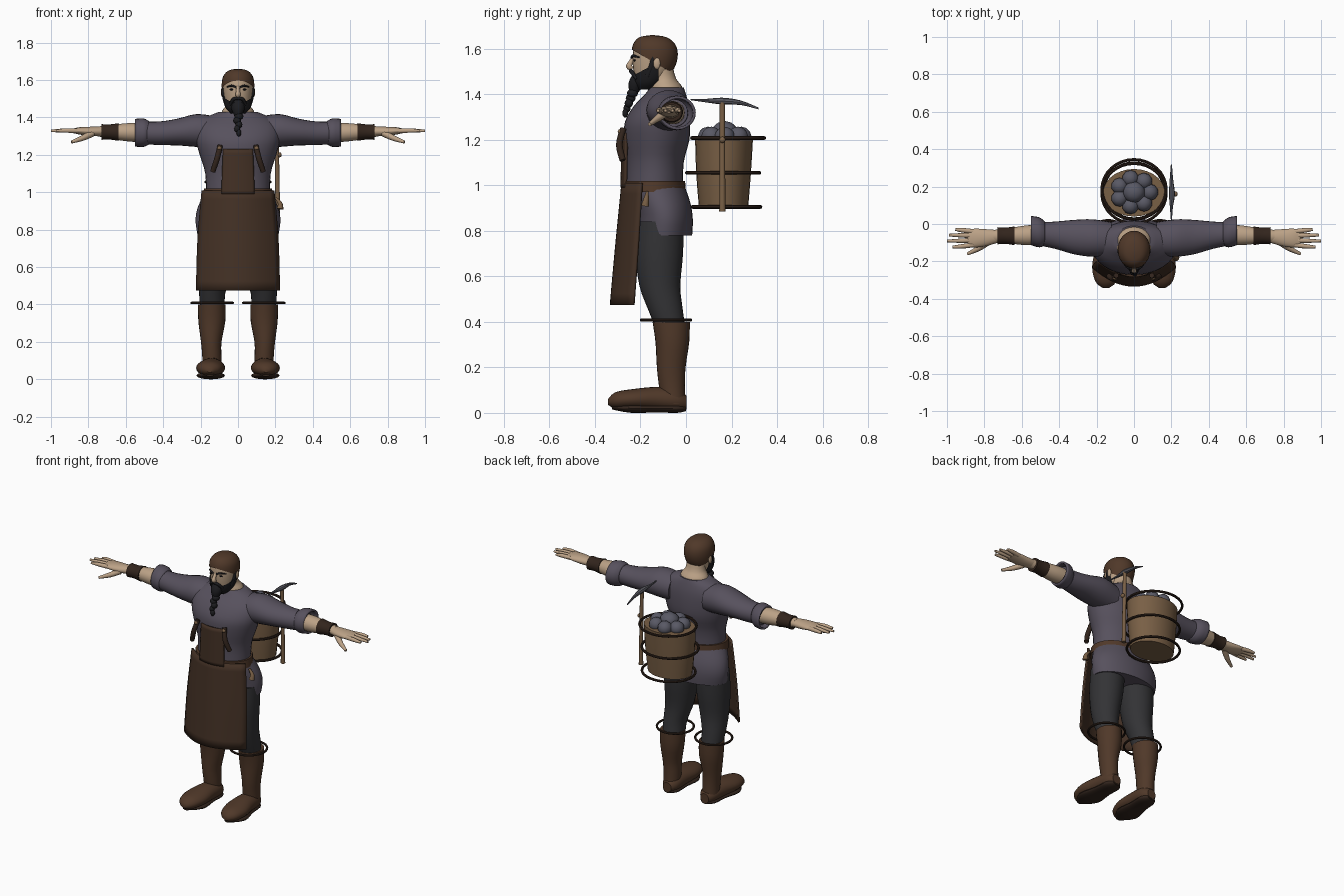
import bpy, bmesh, math
from mathutils import Vector, Matrix

if "Cube" in bpy.data.objects:
    bpy.data.objects.remove(bpy.data.objects["Cube"])


def material(name, *rgb):
    m = bpy.data.materials.new(name)
    m.use_nodes = True
    m.diffuse_color = (*rgb, 1)
    node = next(n for n in m.node_tree.nodes if n.type == "BSDF_PRINCIPLED")
    node.inputs["Base Color"].default_value = (*rgb, 1)
    return m


skin = material("skin", .5, .36, .24)
cloth = material("grey violet cloth", .095, .082, .11)
apron_leather = material("apron leather", .056, .03, .018)
leather = material("brown leather", .08, .04, .022)
dark = material("dark leather", .032, .018, .012)
trouser = material("charcoal cloth", .033, .033, .036)
hair = material("black hair", .012, .012, .014)
wood = material("wood", .19, .115, .06)
stone = material("stone", .1, .1, .13)
metal = material("iron", .11, .11, .13)


def finish(name, mesh, mat, mirror=False):
    """Link a mesh as a smooth shaded part, optionally mirrored across x."""
    ob = bpy.data.objects.new(name, mesh)
    bpy.context.collection.objects.link(ob)
    mesh.materials.clear()
    mesh.materials.append(mat)
    bpy.ops.object.select_all(action="DESELECT")
    ob.select_set(True)
    bpy.context.view_layer.objects.active = ob
    bpy.ops.object.shade_smooth_by_angle(angle=math.radians(40))
    if mirror:
        ob.modifiers.new("mirror", "MIRROR")
    return ob


def spline(rows, steps):
    """Resample rows of numbers with a Catmull-Rom curve."""
    out = []
    for i in range(len(rows) - 1):
        p = [rows[max(0, min(len(rows) - 1, i + k))] for k in (-1, 0, 1, 2)]
        for s in range(steps):
            t = s / steps
            out.append([b + t / 2 * (c - a + t * (2*a - 5*b + 4*c - d + t * (3*(b - c) + d - a)))
                        for a, b, c, d in zip(*p)])
    return out + [list(rows[-1])]


def loft(name, mat, axis, rows, mirror=False, seg=24, steps=3, caps=True, cuts=()):
    """Skin ellipses (position, centre a, centre b, radius a, radius b) along an axis."""
    bm = bmesh.new()
    rings = []
    for t, a, b, ra, rb in spline(rows, steps):
        ring = []
        for k in range(seg):
            w = math.tau * k / seg
            co = [a + max(ra, .002) * math.cos(w), b + max(rb, .002) * math.sin(w)]
            co.insert("xyz".index(axis), t)
            ring.append(bm.verts.new(co))
        rings.append(ring)
    for lo, hi in zip(rings, rings[1:]):
        for k in range(seg):
            n = (k + 1) % seg
            bm.faces.new((lo[k], lo[n], hi[n], hi[k]))
    if caps:
        bm.faces.new(rings[0])
        bm.faces.new(rings[-1])
    bmesh.ops.recalc_face_normals(bm, faces=bm.faces)
    for point, normal in cuts:
        bmesh.ops.bisect_plane(bm, geom=bm.verts[:] + bm.edges[:] + bm.faces[:],
                               plane_co=point, plane_no=normal, clear_outer=True)
    mesh = bpy.data.meshes.new(name)
    bm.to_mesh(mesh)
    bm.free()
    return finish(name, mesh, mat, mirror)


def tube(name, mat, points, radii, mirror=False):
    """Round tube through points with a radius at each one."""
    curve = bpy.data.curves.new(name, "CURVE")
    curve.dimensions, curve.bevel_depth, curve.bevel_resolution = "3D", 1, 3
    curve.use_fill_caps = True
    rows = spline([(*p, r) for p, r in zip(points, radii)], 4)
    line = curve.splines.new("POLY")
    line.points.add(len(rows) - 1)
    for point, row in zip(line.points, rows):
        point.co, point.radius = (*row[:3], 1), row[3]
    temp = bpy.data.objects.new(name, curve)
    mesh = bpy.data.meshes.new_from_object(temp)
    bpy.data.objects.remove(temp)
    return finish(name, mesh, mat, mirror)


def ball(name, mat, centre, size, mirror=False, level=3):
    bm = bmesh.new()
    bmesh.ops.create_icosphere(bm, subdivisions=level, radius=1,
                               matrix=Matrix.Translation(centre) @ Matrix.Diagonal((*size, 1)))
    mesh = bpy.data.meshes.new(name)
    bm.to_mesh(mesh)
    bm.free()
    return finish(name, mesh, mat, mirror)


def hoop(name, mat, centre, rx, ry, thick, mirror=False):
    bpy.ops.mesh.primitive_torus_add(major_radius=1, minor_radius=thick / rx,
                                     major_segments=32, minor_segments=8)
    temp = bpy.context.object
    mesh = temp.data.copy()
    bpy.data.objects.remove(temp)
    mesh.transform(Matrix.Translation(centre) @ Matrix.Diagonal((rx, ry, rx, 1)))
    return finish(name, mesh, mat, mirror)


def panel(name, mat, rows, cols=16):
    """Curved sheet from rows (height, half width, front y, edge depth)."""
    rows = spline(rows, 4)
    verts = [(w * u, y + d * u * u, z) for z, w, y, d in rows
             for u in (2 * c / cols - 1 for c in range(cols + 1))]
    n = cols + 1
    faces = [(r*n + c, r*n + c + 1, r*n + n + c + 1, r*n + n + c)
             for r in range(len(rows) - 1) for c in range(cols)]
    mesh = bpy.data.meshes.new(name)
    mesh.from_pydata(verts, [], faces)
    ob = finish(name, mesh, mat)
    ob.modifiers.new("thickness", "SOLIDIFY").thickness = .012
    return ob


# Torso, skirt of the tunic and belt
loft("tunic_torso", cloth, "z", [(.97, 0, -.14, .17, .125), (1.1, 0, -.135, .175, .125),
     (1.2, 0, -.128, .205, .143), (1.28, 0, -.125, .225, .143), (1.35, 0, -.108, .22, .12),
     (1.4, 0, -.09, .17, .09), (1.43, 0, -.085, .1, .075)], seg=32)
loft("tunic_skirt", cloth, "z", [(.78, 0, -.095, .218, .122), (.85, 0, -.092, .227, .122),
     (.92, 0, -.105, .215, .125), (1, 0, -.135, .175, .128)], seg=32)
loft("belt", leather, "z", [(.97, 0, -.142, .188, .142), (1.02, 0, -.142, .182, .138)], seg=32)
tube("belt_tie", wood, [(.2, -.17, .97), (.225, -.175, .94), (.225, -.18, .91)], [.006, .012, .018])

# Arms, rolled cuffs and wrist guards
loft("sleeve", cloth, "x", [(.12, -.08, 1.32, .09, .085), (.22, -.075, 1.33, .1, .088),
     (.32, -.07, 1.322, .092, .072), (.42, -.06, 1.315, .073, .063),
     (.52, -.052, 1.318, .06, .06)], True)
cuff = loft("rolled_cuff", cloth, "x", [(.475, -.05, 1.318, .062, .062),
            (.505, -.045, 1.318, .08, .076), (.55, -.035, 1.318, .078, .074)], True, caps=False)
cuff.modifiers.new("thickness", "SOLIDIFY").thickness = .012
loft("forearm", skin, "x", [(.48, -.055, 1.318, .05, .05), (.57, -.06, 1.32, .053, .05),
     (.66, -.063, 1.322, .042, .04), (.75, -.065, 1.325, .033, .026)], True)
loft("wrist_guard", dark, "x", [(.64, -.063, 1.322, .05, .047), (.69, -.063, 1.322, .043, .04),
     (.73, -.063, 1.322, .046, .042)], True)

# Hands
loft("palm", skin, "x", [(.72, -.065, 1.325, .032, .025), (.79, -.073, 1.325, .045, .025),
     (.85, -.075, 1.328, .05, .019), (.89, -.075, 1.328, .044, .01)], True)
for label, offset, tip in (("index", -.037, .97), ("middle", -.012, 1), ("ring", .012, .99), ("little", .035, .955)):
    y = -.075 + offset
    tube(label + "_finger", skin, [(.86, y, 1.328), (.92, y + offset * .2, 1.33),
         (tip, y + offset * .3, 1.328)], [.013, .012, .007], True)
tube("thumb", skin, [(.78, -.095, 1.315), (.83, -.13, 1.29), (.89, -.16, 1.268)], [.019, .015, .008], True)

# Trousers and boots
loft("trouser_leg", trouser, "z", [(.38, .137, -.07, .066, .066), (.46, .138, -.092, .07, .077),
     (.56, .125, -.115, .085, .09), (.7, .116, -.117, .1, .104), (.84, .11, -.11, .105, .1)], True)
loft("boot_shaft", leather, "z", [(.04, .14, -.055, .05, .052), (.12, .14, -.062, .051, .057),
     (.2, .143, -.065, .055, .063), (.31, .14, -.06, .072, .074), (.4, .14, -.065, .074, .082)], True)
loft("boot_foot", leather, "y", [(-.343, .15, .048, .015, .012), (-.31, .15, .055, .055, .036),
     (-.23, .147, .06, .077, .045), (-.13, .14, .062, .066, .052), (-.04, .135, .055, .055, .05),
     (.002, .135, .045, .03, .03)], True)
loft("boot_sole", dark, "y", [(-.325, .15, .025, .02, .01), (-.24, .147, .02, .075, .02),
     (-.13, .14, .02, .06, .018), (-.04, .135, .02, .055, .02), (0, .135, .02, .025, .012)], True)
hoop("boot_top_hoop", dark, (.138, -.088, .408), .11, .108, .007, True)

# Apron with bib and strap ends
panel("apron_skirt", apron_leather, [(.475, .225, -.335, .1), (.75, .217, -.31, .095), (1.01, .195, -.284, .085)])
panel("apron_bib", apron_leather, [(.99, .088, -.288, .018), (1.1, .086, -.286, .018), (1.23, .08, -.284, .018)])
tube("apron_strap", dark, [(.095, -.275, 1.25), (.112, -.293, 1.18), (.135, -.278, 1.11)], [.014, .015, .014], True)
ball("strap_button", wood, (.1, -.29, 1.235), (.012, .01, .012), True, 2)

# Neck, head, cap and beard shells taken from the head shape
loft("neck", skin, "z", [(1.39, 0, -.085, .1, .08), (1.435, 0, -.088, .085, .07),
     (1.47, 0, -.1, .062, .056), (1.53, 0, -.115, .06, .055)])
head_rows = [(1.425, 0, -.175, .03, .03), (1.45, 0, -.165, .056, .056), (1.485, 0, -.152, .07, .076),
             (1.53, 0, -.142, .078, .092), (1.575, 0, -.138, .081, .096), (1.615, 0, -.14, .073, .086),
             (1.643, 0, -.145, .045, .055), (1.652, 0, -.147, .004, .004)]


def grown(d):
    return [(t + .05 * (t - 1.5), a, b, ra + d, rb + d) for t, a, b, ra, rb in head_rows]


loft("head", skin, "z", head_rows)
loft("cap", leather, "z", grown(.006), cuts=[((0, -.23, 1.592), (0, -.11, -.19))])
loft("beard", hair, "z", grown(.008), cuts=[((0, -.23, 1.483), (0, -.06, .11)), ((0, -.12, 1.5), (0, 1, 0))])
tube("sideburn", hair, [(.077, -.145, 1.57), (.077, -.15, 1.53), (.066, -.17, 1.48)], [.009, .011, .012], True)
tube("moustache", hair, [(0, -.242, 1.503), (.025, -.238, 1.497), (.042, -.217, 1.468)], [.009, .009, .007], True)
tube("nose", skin, [(0, -.228, 1.565), (0, -.243, 1.54), (0, -.25, 1.522), (0, -.236, 1.512)], [.009, .011, .014, .01])
tube("eyebrow", hair, [(.012, -.239, 1.562), (.035, -.232, 1.569), (.06, -.205, 1.562)], [.005, .006, .003], True)
ball("eye", hair, (.034, -.226, 1.549), (.012, .005, .005), True, 2)
ball("ear", skin, (.084, -.128, 1.535), (.008, .016, .026), True, 2)
tube("goatee", hair, [(0, -.2, 1.47), (0, -.222, 1.44), (0, -.232, 1.4)], [.04, .034, .016])
for i in range(5):
    size = .025 - .003 * i
    ball("beard_braid", hair, (.005 * (-1) ** i, -.235 - .008 * i, 1.405 - .022 * i), (size, size, .02), level=2)

# Bucket with hoops and a heap of stones
loft("bucket", wood, "z", [(.9, 0, .165, .142, .108), (1.05, 0, .165, .158, .12), (1.2, 0, .167, .165, .127)], seg=28)
for label, y, z, r in (("bottom", .178, .905, .15), ("middle", .163, 1.055, .16), ("top", .185, 1.208, .16)):
    hoop(label + "_bucket_hoop", dark, (0, y, z), r + .012, r, .008)
ball("top_stone", stone, (0, .17, 1.235), (.06, .058, .048), level=2)
for i in range(7):
    w = math.tau * i / 7
    ball("stone", stone, (.085 * math.cos(w), .17 + .075 * math.sin(w), 1.215), (.045, .045, .043), level=2)

# Pickaxe beside the bucket
tube("pick_handle", wood, [(.212, .16, .885), (.21, .16, 1.1), (.205, .16, 1.375)], [.014, .012, .012])
loft("pick_head", metal, "y", [(.02, .2, 1.377, .003, .003), (.09, .2, 1.372, .008, .008),
     (.16, .203, 1.37, .016, .015), (.24, .2, 1.363, .009, .01), (.318, .2, 1.338, .003, .004)], seg=8)
ball("pick_peg", wood, (.222, .16, 1.2), (.012, .014, .014), level=2)
